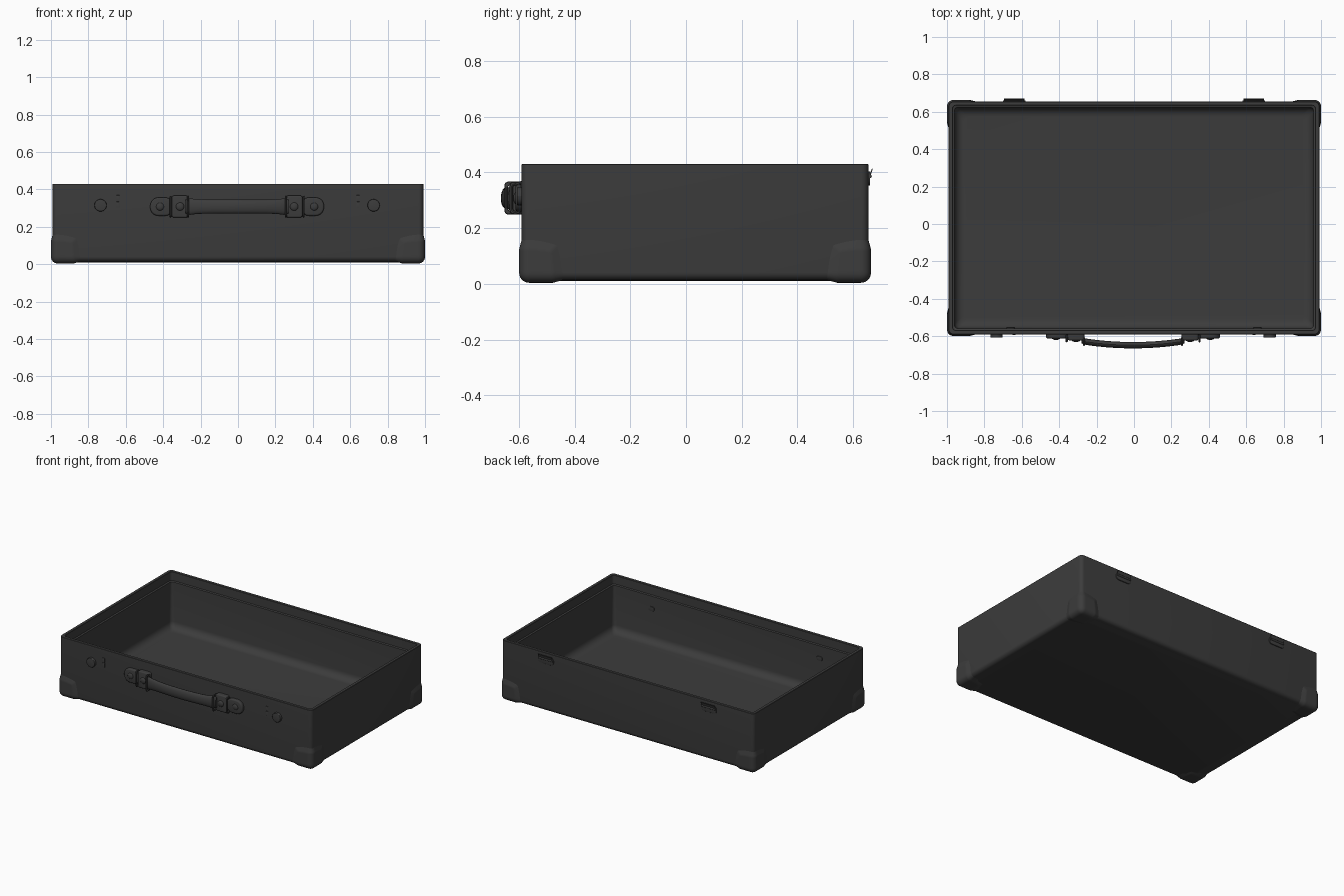
import bpy, bmesh
from math import sin, cos, pi, radians, sqrt
from mathutils import Vector

if "Cube" in bpy.data.objects:
    bpy.data.objects.remove(bpy.data.objects["Cube"])

mat = bpy.data.materials.new("dark_leather")
mat.diffuse_color = (0.045, 0.045, 0.045, 1)
mat.use_nodes = True
mat.node_tree.nodes["Principled BSDF"].inputs["Base Color"].default_value = mat.diffuse_color

X, Y0, Y1, ZB, TOP = 0.991, -0.590, 0.655, 0.013, 0.43
YC, HY = (Y0 + Y1) / 2, (Y1 - Y0) / 2


def finish(bm, name, angle=35):
    me = bpy.data.meshes.new(name)
    bm.to_mesh(me)
    bm.free()
    me.polygons.foreach_set("use_smooth", [True] * len(me.polygons))
    me.set_sharp_from_angle(angle=radians(angle))
    me.materials.append(mat)
    ob = bpy.data.objects.new(name, me)
    bpy.context.collection.objects.link(ob)
    return ob


def rrect(hw, hh, r, n=5):
    """Points of a rounded rectangle around the origin."""
    r = max(min(r, hw, hh), 0.0005)
    pts = []
    for q, (sx, sy) in enumerate([(1, 1), (-1, 1), (-1, -1), (1, -1)]):
        for i in range(n + 1):
            a = (q + i / n) * pi / 2
            pts.append((sx * (hw - r) + r * cos(a), sy * (hh - r) + r * sin(a)))
    return pts


def loft(name, rings, closed=False, angle=35):
    """Skin equal-sized rings; cap the ends, or join last to first."""
    bm = bmesh.new()
    vs = [[bm.verts.new(p) for p in ring] for ring in rings]
    n = len(vs[0])
    pairs = list(zip(vs, vs[1:])) + ([(vs[-1], vs[0])] if closed else [])
    for a, b in pairs:
        for i in range(n):
            j = (i + 1) % n
            bm.faces.new((a[i], a[j], b[j], b[i]))
    if not closed:
        bm.faces.new(vs[0][::-1])
        bm.faces.new(vs[-1])
    bmesh.ops.recalc_face_normals(bm, faces=bm.faces)
    return finish(bm, name, angle)


def plate(name, x, z, w, h, r, y0, y1, bevel=0.004):
    """Rounded plate lying on a y-facing wall, rising from y0 to y1."""
    s = 1 if y1 > y0 else -1
    steps = [(0, y0), (0, y1 - s * bevel)]
    steps += [(bevel * (1 - cos(a)), y1 - s * bevel * (1 - sin(a))) for a in (pi / 6, pi / 3, pi / 2)]
    return loft(name, [[(x + u, y, z + v) for u, v in rrect(w / 2 - i, h / 2 - i, r - i)]
                       for i, y in steps])


def stud(name, x, y, z, r, depth):
    """Domed rivet facing -y."""
    rings = []
    for k in range(6):
        a = k / 5 * radians(80)
        rings.append([(x + r * cos(a) * cos(t * pi / 10), y - depth * sin(a),
                       z + r * cos(a) * sin(t * pi / 10)) for t in range(20)])
    return loft(name, rings)


def wire_loop(name, x, y, z, hy, hz, r):
    """Rounded rectangular wire ring standing in the yz plane."""
    rings = []
    for k in range(8):
        a = k * pi / 4
        rings.append([(x + r * sin(a), y + u, z + v)
                      for u, v in rrect(hy + r * cos(a), hz + r * cos(a), 0.014)])
    return loft(name, rings, closed=True)


# case body: outer wall, rim, inner ledge, filleted floor
prof = [(0.075, 0.010, 0.02), (0.065, ZB, 0.02)]
R = 0.028
prof += [(R * (1 - sin(a)), ZB + R * (1 - cos(a)), 0.025) for a in [i * pi / 10 for i in range(6)]]
prof += [(0, TOP - 0.002, 0.025), (0.002, TOP, 0.024), (0.020, TOP, 0.018), (0.022, TOP - 0.002, 0.018),
         (0.022, 0.368, 0.018), (0.032, 0.364, 0.016)]
F = 0.05
prof += [(0.032 + F * (1 - cos(a)), 0.035 + F * (1 - sin(a)), 0.025) for a in [i * pi / 12 for i in range(7)]]
loft("case_body", [[(u, YC + v, z) for u, v in rrect(X - i, HY - i, r)] for i, z, r in prof])


# reinforced bottom corners
def corner_cap(sx, sy):
    s, r, k = 0.15, 0.027, 0.55
    bm = bmesh.new()
    bmesh.ops.create_cube(bm, size=s)
    for v in bm.verts:
        v.co += Vector((s / 2,) * 3)
    bmesh.ops.subdivide_edges(bm, edges=bm.edges[:], cuts=19, use_grid_fill=True)
    bmesh.ops.delete(bm, geom=[v for v in bm.verts if min(v.co) > 1e-5], context='VERTS')
    for v in bm.verts:
        p = v.co.copy()
        t = 0.010 * min(1, (1 - max(p) / s) * 4) - 0.001
        sq = p.length_squared
        p = Vector([c * sqrt(1 - k * (sq - c * c) / (2 * s * s)) for c in p])
        q = Vector([max(c, r) for c in p])
        p = q + (p - q).normalized() * (r + t)
        v.co = (sx * (X - p.x), (Y1 - p.y) if sy > 0 else (Y0 + p.y), ZB + p.z)
    if sx * sy < 0:
        bmesh.ops.reverse_faces(bm, faces=bm.faces)
    side = ("back" if sy > 0 else "front") + ("_right" if sx > 0 else "_left")
    finish(bm, "corner_cap_" + side, 50)


for sx in (-1, 1):
    for sy in (-1, 1):
        corner_cap(sx, sy)

# handle grip, bowed forward and wider at its ends
HX, HZ = -0.005, 0.308
rings = []
for k in range(25):
    t = -1 + k / 12
    end = 0.75 if abs(t) > 0.99 else 1
    hd, hh = 0.017 * end, (0.037 + 0.012 * t ** 6) * end
    rings.append([(HX + 0.275 * t, -0.648 + 0.022 * t * t + hd * cos(a), HZ + hh * sin(a))
                  for a in [i * pi / 10 for i in range(20)]])
loft("handle_grip", rings)

for s, side in ((-1, "left"), (1, "right")):
    # handle mounts, straps, rings and rivets
    plate("handle_tab_" + side, HX + s * 0.402, HZ, 0.126, 0.098, 0.045, -0.588, -0.612, 0.009)
    plate("handle_strap_" + side, HX + s * 0.305, HZ, 0.09, 0.118, 0.014, -0.588, -0.622, 0.008)
    stud("tab_rivet_" + side, HX + s * 0.412, -0.611, HZ, 0.021, 0.009)
    stud("strap_rivet_" + side, HX + s * 0.305, -0.621, HZ, 0.022, 0.010)
    wire_loop("outer_ring_" + side, HX + s * 0.355, -0.613, HZ, 0.014, 0.052, 0.006)
    wire_loop("inner_ring_" + side, HX + s * 0.262, -0.628, HZ, 0.018, 0.053, 0.006)

    # front locks: round button, two-part slot, inner backing
    plate("lock_button_" + side, -0.005 + s * 0.73, 0.315, 0.066, 0.066, 0.033, -0.588, -0.607, 0.004)
    plate("slot_upper_" + side, s * 0.642, 0.353, 0.017, 0.032, 0.002, -0.588, -0.594, 0.0015)
    plate("slot_lower_" + side, s * 0.642, 0.318, 0.017, 0.032, 0.002, -0.588, -0.594, 0.0015)
    plate("lock_backing_" + side, s * 0.66, 0.275, 0.045, 0.03, 0.014, -0.560, -0.552, 0.002)

    # back hinges: wall plate, knuckle and tilted leaf
    hx = s * 0.64
    plate("hinge_plate_" + side, hx, 0.378, 0.12, 0.05, 0.02, 0.653, 0.661, 0.002)
    loft("hinge_knuckle_" + side, [[(hx + d, 0.660 + 0.007 * cos(a), 0.386 + 0.007 * sin(a))
                                    for a in [i * pi / 6 for i in range(12)]] for d in (-0.055, 0.055)])
    loft("hinge_leaf_" + side, [[(hx + d, y, z) for y, z in
                                 ((0.657, 0.388), (0.661, 0.386), (0.671, 0.413), (0.668, 0.415))]
                                for d in (-0.055, 0.055)])
